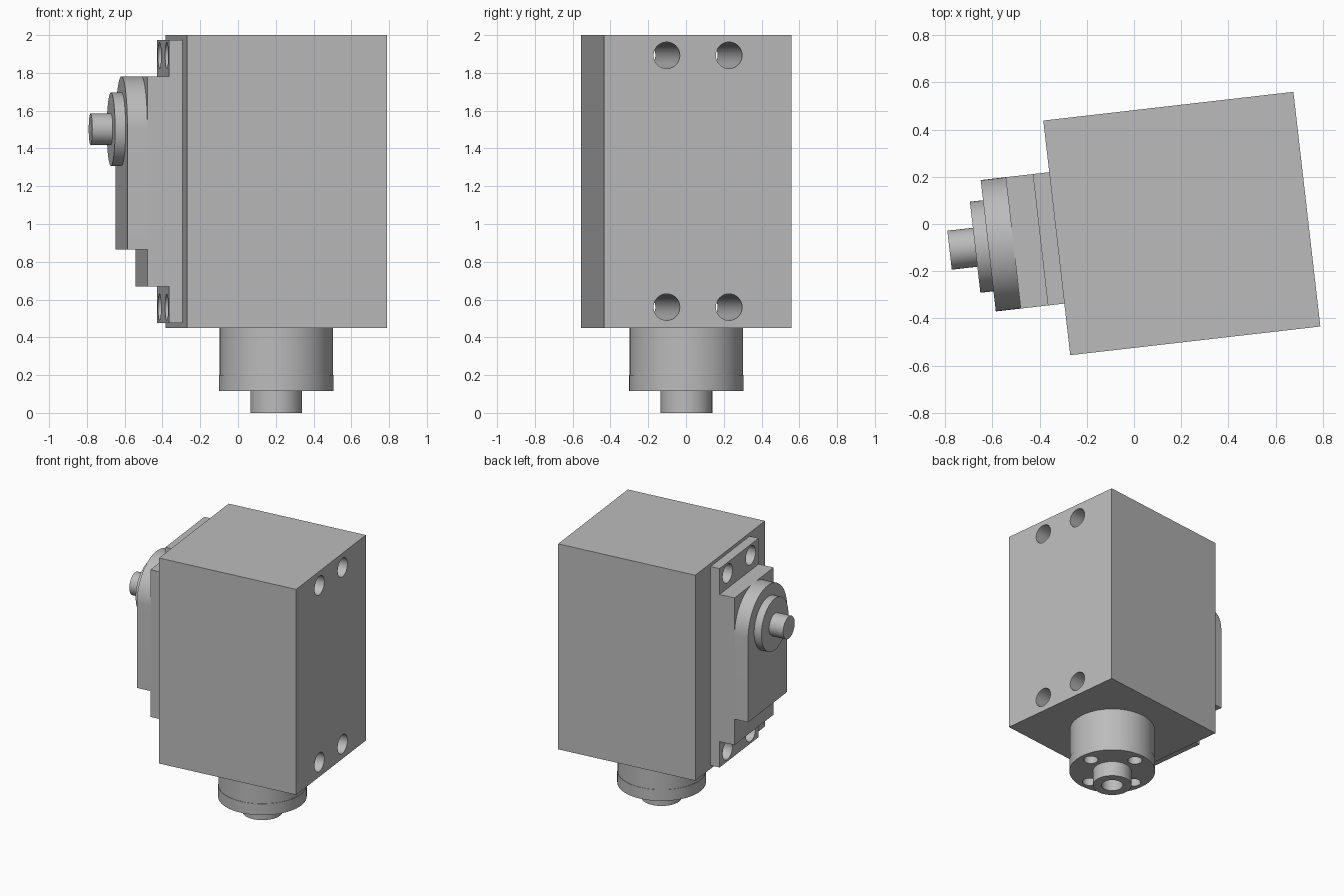
import bpy, bmesh, math
from mathutils import Matrix, Vector

if "Cube" in bpy.data.objects:
    bpy.data.objects.remove(bpy.data.objects["Cube"], do_unlink=True)

# The whole unit is turned slightly about the vertical axis
FRAME = Matrix.Translation((0.2025, 0.002, 0)) @ Matrix.Rotation(math.radians(6.55), 4, 'Z')
SEGMENTS = 64

grey = bpy.data.materials.new("plain_grey")
grey.use_nodes = True
colour = (0.5, 0.5, 0.5, 1)
grey.diffuse_color = colour
grey.node_tree.nodes["Principled BSDF"].inputs["Base Color"].default_value = colour


def finish(name, bm):
    """Turn a bmesh into a placed, shaded object."""
    bmesh.ops.recalc_face_normals(bm, faces=bm.faces[:])
    mesh = bpy.data.meshes.new(name)
    bm.to_mesh(mesh)
    bm.free()
    obj = bpy.data.objects.new(name, mesh)
    bpy.context.collection.objects.link(obj)
    mesh.materials.append(grey)
    obj.matrix_world = FRAME
    return obj


def prism(name, outline, x0, x1):
    """Extrude a (y, z) outline along x."""
    bm = bmesh.new()
    face = bm.faces.new([bm.verts.new((x0, y, z)) for y, z in outline])
    out = bmesh.ops.extrude_face_region(bm, geom=[face])
    moved = [v for v in out["geom"] if isinstance(v, bmesh.types.BMVert)]
    bmesh.ops.translate(bm, verts=moved, vec=(x1 - x0, 0, 0))
    return finish(name, bm)


def block(name, half, z0, z1, x0, x1):
    return prism(name, [(-half, z0), (half, z0), (half, z1), (-half, z1)], x0, x1)


def add_rod(bm, axis, radius, start, end):
    start, end = Vector(start), Vector(end)
    turn = Matrix.Rotation(math.pi / 2, 4, 'Y') if axis == 'X' else Matrix()
    bmesh.ops.create_cone(bm, cap_ends=True, segments=SEGMENTS, radius1=radius, radius2=radius,
                          depth=(end - start).length,
                          matrix=Matrix.Translation((start + end) / 2) @ turn)


def rod_x(name, radius, z, x0, x1):
    bm = bmesh.new()
    add_rod(bm, 'X', radius, (x0, 0, z), (x1, 0, z))
    return finish(name, bm)


def lathe(name, profile):
    """Spin an (r, z) profile about the vertical axis."""
    bm = bmesh.new()
    verts = [bm.verts.new((r, 0, z)) for r, z in profile]
    edges = [bm.edges.new(pair) for pair in zip(verts, verts[1:])]
    bmesh.ops.spin(bm, geom=verts + edges, axis=(0, 0, 1), cent=(0, 0, 0),
                   angle=2 * math.pi, steps=SEGMENTS, use_merge=True)
    bmesh.ops.remove_doubles(bm, verts=bm.verts[:], dist=1e-5)
    return finish(name, bm)


def cut(targets, cutter):
    cutter.hide_render = True
    for obj in targets:
        mod = obj.modifiers.new("holes", 'BOOLEAN')
        mod.operation = 'DIFFERENCE'
        mod.solver = 'EXACT'
        mod.object = cutter
        bpy.context.view_layer.objects.active = obj
        bpy.ops.object.modifier_apply(modifier=mod.name)
    bpy.data.objects.remove(cutter, do_unlink=True)


# Main housing and stepped side plates
SIDE = -0.533
housing = block("housing", 0.5, 0.45, 2.0, SIDE, -SIDE)
flange = block("mounting_flange", 0.28, 0.475, 1.975, -0.603, SIDE)
step = block("middle_step", 0.28, 0.67, 1.78, -0.719, -0.603)

# Outer cover with a rounded top
AXLE_Z, COVER_R = 1.502, 0.28
arc = [(COVER_R * math.cos(a), AXLE_Z + COVER_R * math.sin(a))
       for a in (math.pi * i / 32 for i in range(33))]
cover = prism("rounded_cover", [(-COVER_R, 0.865), (COVER_R, 0.865)] + arc, -0.825, -0.719)

# Hub and output shaft
hub = rod_x("hub_disc", 0.194, AXLE_Z, -0.881, -0.825)
shaft = rod_x("output_shaft", 0.083, AXLE_Z, -0.99, -0.881)

# Lower collar with a slim lip and a bored spigot
collar = lathe("lower_collar", [(0, 0.45), (0.3, 0.45), (0.3, 0.2), (0.303, 0.2), (0.303, 0.115),
                                (0.137, 0.115), (0.137, 0), (0.075, 0), (0.075, 0.25), (0, 0.25)])

# Bolt holes running right through housing and flange
bm = bmesh.new()
for y in (-0.166, 0.166):
    for z in (0.56, 1.893):
        add_rod(bm, 'X', 0.07, (-0.8, y, z), (0.8, y, z))
cut([housing, flange], finish("bolt_hole_cutter", bm))

# Ring of blind holes in the collar underside
bm = bmesh.new()
for i in range(4):
    a = i * math.pi / 2
    x, y = 0.22 * math.cos(a), 0.22 * math.sin(a)
    add_rod(bm, 'Z', 0.05, (x, y, 0.05), (x, y, 0.3))
cut([collar], finish("collar_hole_cutter", bm))

# Smooth round walls, keep crisp edges
parts = [housing, flange, step, cover, hub, shaft, collar]
bpy.ops.object.select_all(action='DESELECT')
for obj in parts:
    obj.select_set(True)
bpy.context.view_layer.objects.active = housing
bpy.ops.object.shade_smooth_by_angle(angle=math.radians(30))
